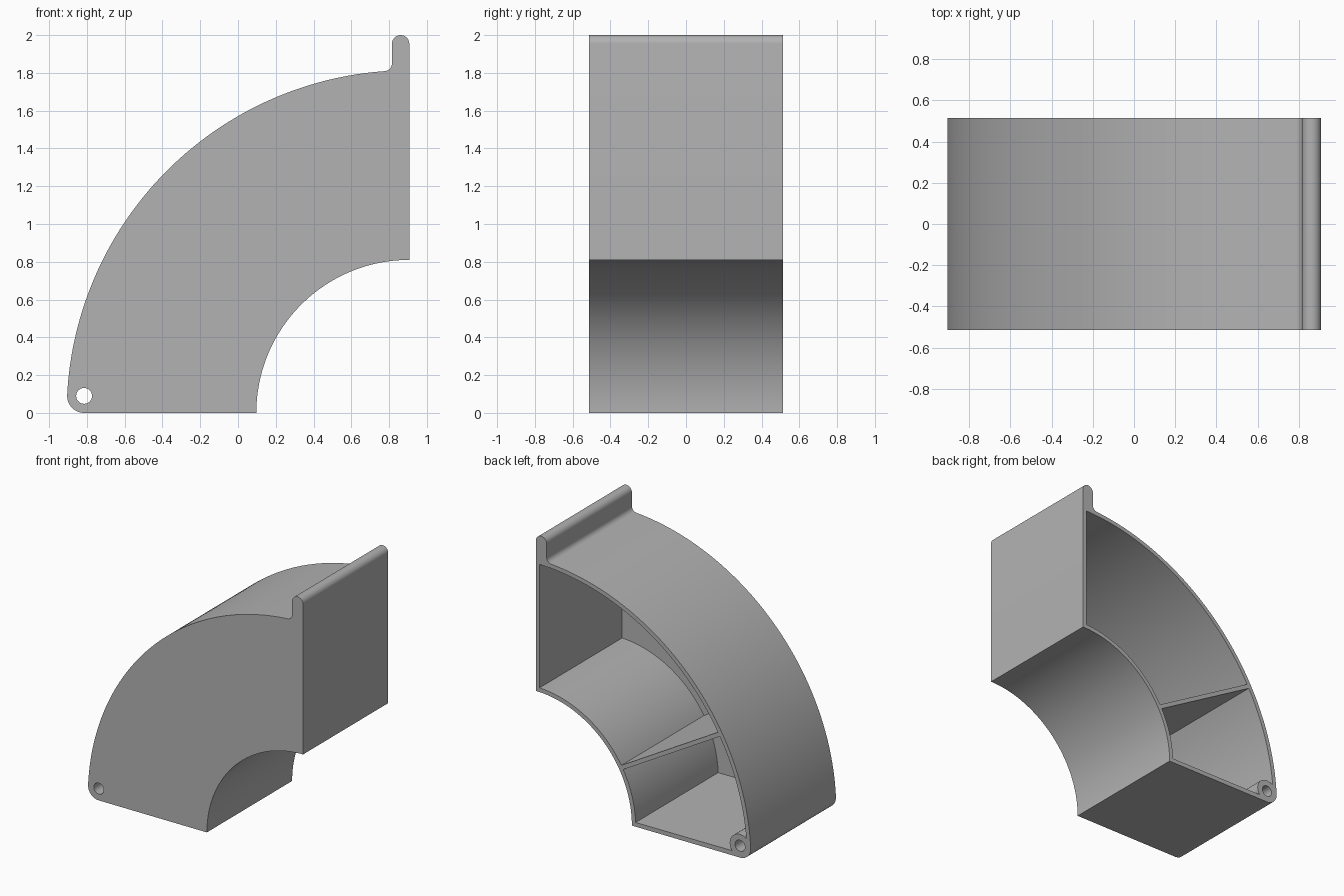
import bpy
import bmesh
from math import sin, cos, asin, sqrt, radians, degrees

if "Cube" in bpy.data.objects:
    bpy.data.objects.remove(bpy.data.objects["Cube"], do_unlink=True)

# Main dimensions
CX = 0.907                    # centre of both big arcs, at z = 0
R_OUT, R_IN = 1.814, 0.81
WALL = 0.032
HALF = 0.513                  # half depth
BOSS, HOLE = 0.09, 0.042
LIP = 0.046                   # half thickness of the upright lip
DIVIDER = 30                  # angle of the divider wall
BX = CX - sqrt((R_OUT - BOSS) ** 2 - BOSS ** 2)   # pivot centre x

grey = bpy.data.materials.new("plain grey")
grey.use_nodes = True
grey.diffuse_color = (0.45, 0.45, 0.45, 1)
grey.node_tree.nodes["Principled BSDF"].inputs["Base Color"].default_value = grey.diffuse_color


def arc(cx, cz, r, a, b, n):
    """Points on an arc, angles in degrees from +x."""
    steps = [radians(a + (b - a) * i / n) for i in range(n + 1)]
    return [(cx + r * cos(t), cz + r * sin(t)) for t in steps]


def big_arc(r, a, b, n=56):
    """Arc about the main centre, angles measured up from -x."""
    return arc(CX, 0, r, 180 - a, 180 - b, n)


def prism(name, outline, y0, y1):
    bm = bmesh.new()
    face = bm.faces.new([bm.verts.new((x, y0, z)) for x, z in outline])
    new = bmesh.ops.extrude_face_region(bm, geom=[face])["geom"]
    verts = [v for v in new if isinstance(v, bmesh.types.BMVert)]
    bmesh.ops.translate(bm, verts=verts, vec=(0, y1 - y0, 0))
    bmesh.ops.recalc_face_normals(bm, faces=bm.faces)
    mesh = bpy.data.meshes.new(name)
    bm.to_mesh(mesh)
    bm.free()
    mesh.materials.append(grey)
    obj = bpy.data.objects.new(name, mesh)
    bpy.context.collection.objects.link(obj)
    return obj


# Outer silhouette: lip, fillet, outer curve, pivot corner, inner curve
fil = 0.04
lip_x = CX - 2 * LIP
fil_x = lip_x - fil
tilt = degrees(asin((CX - fil_x) / (R_OUT + fil)))
fil_z = sqrt((R_OUT + fil) ** 2 - (CX - fil_x) ** 2)
corner = degrees(asin(BOSS / (R_OUT - BOSS)))
outline = arc(CX - LIP, 2 - LIP, LIP, 0, 180, 16)
outline += arc(fil_x, fil_z, fil, 0, tilt - 90, 10)
outline += big_arc(R_OUT, 90 - tilt, corner, 72)[1:]
outline += arc(BX, BOSS, BOSS, 180 - corner, 270, 14)[1:]
outline += big_arc(R_IN, 0, 90)
body = prism("curved_housing", outline, -HALF, HALF)

# Pocket limits
ri, ro = R_IN + WALL, R_OUT - WALL


def off(r, d=WALL / 2):
    """Angle spanned by an offset d at radius r."""
    return degrees(asin(d / r))


# Upper pocket, between divider and straight end wall
upper = big_arc(ro, DIVIDER + off(ro), 90 - off(ro, WALL))
upper += big_arc(ri, 90 - off(ri, WALL), DIVIDER + off(ri))

# Lower pocket, with its corner wrapped around the pivot boss
boss_r = BOSS - 0.003
boss = [p for p in arc(BX, BOSS, boss_r, -90, 180, 90)
        if p[1] > WALL and sqrt((p[0] - CX) ** 2 + p[1] ** 2) < ro]
lower = boss + big_arc(ro, off(ro, boss[-1][1]), DIVIDER - off(ro))
lower += big_arc(ri, DIVIDER - off(ri), off(ri, WALL))

# Cut both pockets from the back and the pivot hole right through
cutters = [
    prism("upper_pocket", upper, -HALF + WALL, HALF + 0.1),
    prism("lower_pocket", lower, -HALF + WALL, HALF + 0.1),
    prism("pivot_hole", arc(BX, BOSS, HOLE, 0, 350, 35), -HALF - 0.1, HALF + 0.1),
]
bpy.ops.object.select_all(action="DESELECT")
bpy.context.view_layer.objects.active = body
body.select_set(True)
for cutter in cutters:
    cutter.hide_render = True
    mod = body.modifiers.new(cutter.name, "BOOLEAN")
    mod.operation = "DIFFERENCE"
    mod.solver = "EXACT"
    mod.object = cutter
    bpy.ops.object.modifier_apply(modifier=mod.name)
    bpy.data.objects.remove(cutter, do_unlink=True)

bpy.ops.object.shade_smooth_by_angle(angle=radians(30))
